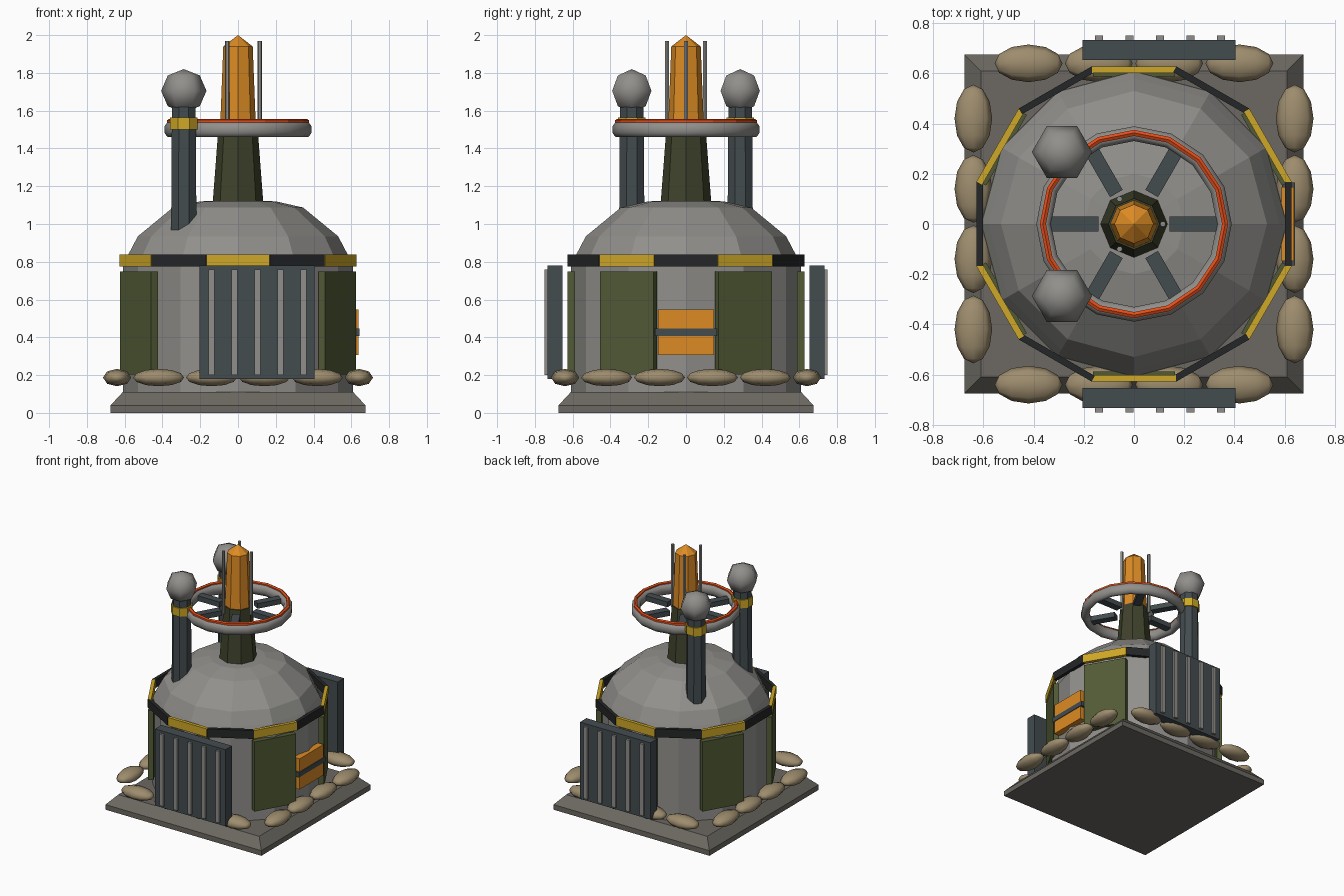
import bpy, bmesh, math
from mathutils import Matrix, Vector

if "Cube" in bpy.data.objects:
    bpy.data.objects.remove(bpy.data.objects["Cube"])


def mat(name, r, g, b):
    m = bpy.data.materials.new(name)
    m.diffuse_color = (r, g, b, 1)
    m.use_nodes = True
    m.node_tree.nodes["Principled BSDF"].inputs["Base Color"].default_value = m.diffuse_color
    return m


STONE = mat("stone", .15, .14, .122)
CONCRETE = mat("grey concrete", .28, .275, .26)
OLIVE = mat("olive green", .085, .105, .037)
DARK_OLIVE = mat("dark olive", .05, .055, .025)
SLATE = mat("slate", .057, .072, .078)
GOLD = mat("hazard yellow", .62, .39, .02)
BLACK = mat("black", .018, .019, .02)
ORANGE = mat("orange", .72, .26, .018)
RED = mat("red orange", .78, .075, .01)
TAN = mat("sandbag tan", .34, .265, .155)


def finish(bm, name, material, smooth=False):
    bmesh.ops.recalc_face_normals(bm, faces=bm.faces)
    me = bpy.data.meshes.new(name)
    for f in bm.faces:
        f.smooth = smooth
    bm.to_mesh(me)
    bm.free()
    me.materials.append(material)
    ob = bpy.data.objects.new(name, me)
    bpy.context.collection.objects.link(ob)
    return ob


def box(name, center, size, material, angle=0):
    """Box placed at center, then swung about the vertical axis through the origin."""
    bm = bmesh.new()
    bmesh.ops.create_cube(bm, size=1, matrix=Matrix.Rotation(angle, 4, 'Z')
                          @ Matrix.Translation(center) @ Matrix.Diagonal((*size, 1)))
    return finish(bm, name, material)


def lathe(name, profile, sides, material, center=(0, 0), turn=0.0):
    """Stack of polygon rings (radius, z), capped; radius 0 makes a point."""
    bm = bmesh.new()
    rings = []
    for r, z in profile:
        n = sides if r > 0 else 1
        rings.append([bm.verts.new((center[0] + r * math.cos(turn + math.tau * i / sides),
                                    center[1] + r * math.sin(turn + math.tau * i / sides), z))
                      for i in range(n)])
    for a, b in zip(rings, rings[1:]):
        for i in range(sides):
            j = (i + 1) % sides
            if len(b) == 1:
                bm.faces.new((a[i], a[j], b[0]))
            else:
                bm.faces.new((a[i], a[j], b[j], b[i]))
    for ring in (rings[0], rings[-1]):
        if len(ring) > 1:
            bm.faces.new(ring)
    return finish(bm, name, material)


def torus(name, major, rad, height, z, sides, material, smooth, tube=8):
    bm = bmesh.new()
    grid = []
    for i in range(sides):
        a = math.tau * i / sides
        row = []
        for k in range(tube):
            t = math.tau * (k + .5) / tube
            r = major + rad * math.cos(t)
            row.append(bm.verts.new((r * math.cos(a), r * math.sin(a), z + height * math.sin(t))))
        grid.append(row)
    for i in range(sides):
        p, q = grid[i], grid[(i + 1) % sides]
        for k in range(tube):
            m = (k + 1) % tube
            bm.faces.new((p[k], q[k], q[m], p[m]))
    return finish(bm, name, material, smooth)


def ball(name, center, scale, segs, rings, material, rot=Matrix()):
    bm = bmesh.new()
    bmesh.ops.create_uvsphere(bm, u_segments=segs, v_segments=rings, radius=1,
                              matrix=Matrix.Translation(center)
                              @ Matrix.Diagonal((*scale, 1)) @ rot)
    return finish(bm, name, material, True)


# Square footing with sloped rim
s2 = math.sqrt(2)
lathe("footing", [(.675 * s2, 0), (.675 * s2, .04), (.61 * s2, .11)], 4, STONE,
      turn=math.pi / 4)

# Drum and faceted dome
lathe("drum", [(.61, .10), (.61, .78)], 12, CONCRETE)
lathe("dome", [(.61, .775), (.58, .84), (.53, .935), (.345, 1.087), (.2, 1.12), (0, 1.125)],
      12, CONCRETE)

# Hazard band of alternating plates, with armour panels under the yellow ones
for i in range(12):
    a = math.radians(30 * i)
    box("hazard_band", (.615, 0, .807), (.026, .335, .065), GOLD if i % 2 else BLACK, a)
    if i % 2:
        box("armour_panel", (.607, 0, .477), (.04, .325, .545), OLIVE, a)

# Ribbed vents, front and back
for side in (-1, 1):
    box("vent", (.1, side * .693, .48), (.61, .08, .6), SLATE)
    for k in range(5):
        box("vent_rib", (-.14 + .1215 * k, side * .737, .48), (.032, .026, .56), CONCRETE)

# Supply crate strapped on the right side
box("crate", (.612, 0, .427), (.05, .295, .24), ORANGE)
box("crate_strap", (.616, 0, .427), (.052, .33, .038), SLATE)

# Sandbags along the four edges
for side in (-1, 1):
    for p in (-.42, -.14, .14, .42):
        ball("sandbag", (p, side * .64, .187), (.135, .075, .046), 8, 6, TAN,
             Matrix.Rotation(math.pi / 2, 4, 'Y'))
        ball("sandbag", (side * .64, p, .187), (.075, .135, .046), 8, 6, TAN,
             Matrix.Rotation(math.pi / 2, 4, 'X'))

# Central tower and glowing spike
lathe("tower", [(.135, 1.1), (.102, 1.53)], 8, DARK_OLIVE)
lathe("spike", [(.095, 1.5), (.078, 1.94), (0, 2.0)], 8, ORANGE)
for i in range(3):
    a = math.radians(120 * i)
    lathe("spike_rod", [(.012, 1.48), (.012, 1.97)], 6, CONCRETE,
          center=(.115 * math.cos(a), .115 * math.sin(a)))

# Halo ring, its bright top trim and spokes
torus("halo_ring", .36, .032, .044, 1.5, 16, CONCRETE, True)
torus("halo_trim", .363, .014, .014, 1.543, 16, RED, False, 6)
for i in range(6):
    box("spoke", (.238, 0, 1.5), (.195, .058, .04), SLATE, math.radians(60 * i))

# Two pylons with collars and ball caps
for side in (-1, 1):
    c = (-.287, side * .287)
    lathe("pylon", [(.073, .93), (.068, 1.62)], 8, SLATE, c, math.pi / 8)
    lathe("pylon_collar", [(.078, 1.5), (.078, 1.565)], 8, GOLD, c, math.pi / 8)
    ball("pylon_ball", (*c, 1.705), (.12, .12, .115), 6, 4, CONCRETE,
         Matrix.Rotation(math.pi / 6, 4, 'Z'))
